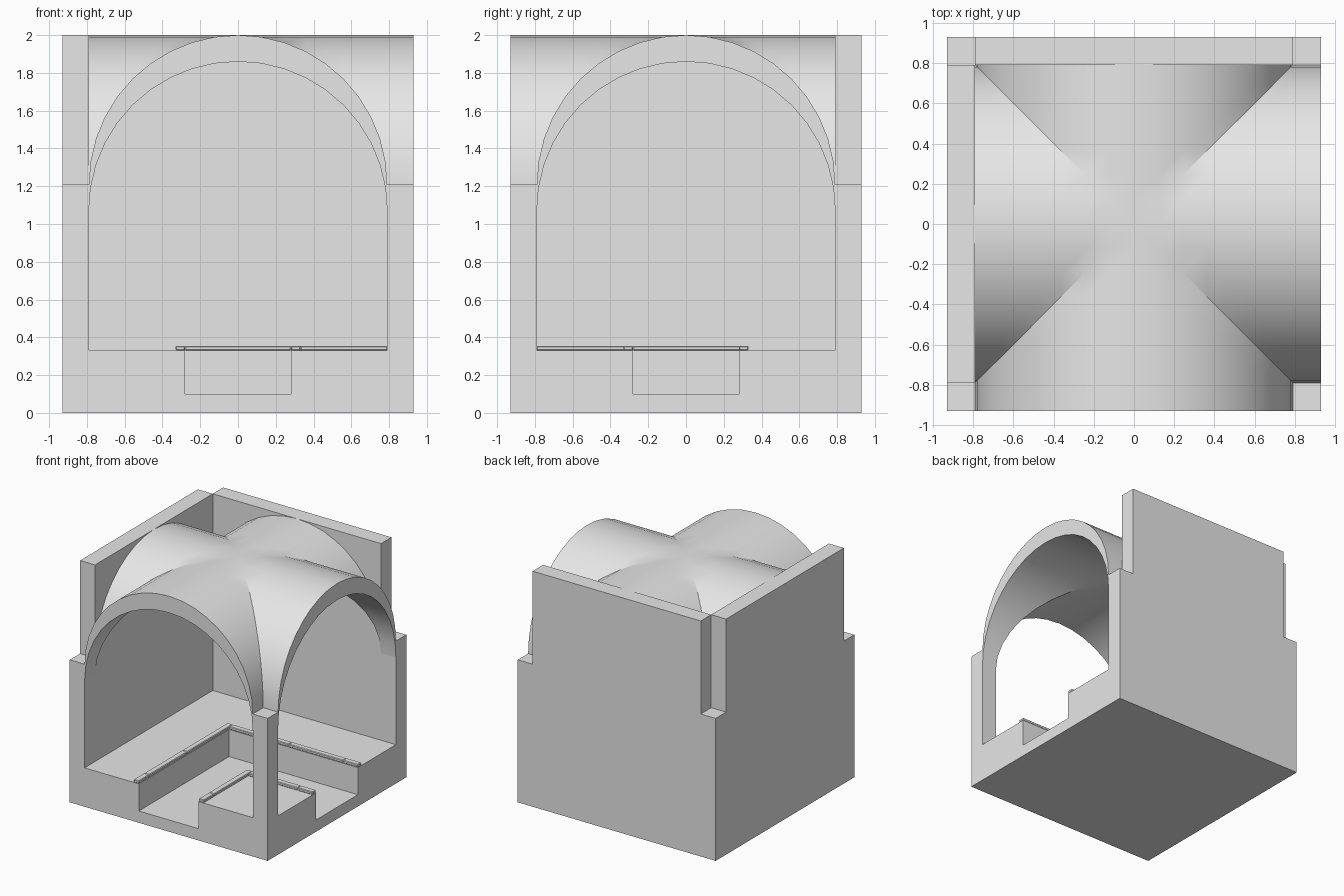
import bpy, bmesh, math

if "Cube" in bpy.data.objects:
    bpy.data.objects.remove(bpy.data.objects["Cube"], do_unlink=True)

OUT, IN, CH, CURB = 0.93, 0.79, 0.28, 0.05   # outer half, inner half, channel half, curb width
FLOOR, SPRING, TOP, SHELL = 0.33, 1.21, 2.0, 0.14
SEG = 20                                     # sides of each half-round arch

stone = bpy.data.materials.new("grey_stone")
stone.use_nodes = True
GREY = (0.8, 0.8, 0.8, 1)
stone.diffuse_color = GREY
stone.node_tree.nodes["Principled BSDF"].inputs["Base Color"].default_value = GREY


def finish(name, bm):
    bmesh.ops.recalc_face_normals(bm, faces=bm.faces)
    mesh = bpy.data.meshes.new(name)
    bm.to_mesh(mesh)
    bm.free()
    mesh.materials.append(stone)
    obj = bpy.data.objects.new(name, mesh)
    bpy.context.scene.collection.objects.link(obj)
    return obj


def box(name, x0, x1, y0, y1, z0, z1):
    bm = bmesh.new()
    bmesh.ops.create_cube(bm, size=1)
    for v in bm.verts:
        v.co = ((x0 + x1) / 2 + v.co.x * (x1 - x0),
                (y0 + y1) / 2 + v.co.y * (y1 - y0),
                (z0 + z1) / 2 + v.co.z * (z1 - z0))
    return finish(name, bm)


def activate(obj):
    bpy.ops.object.select_all(action='DESELECT')
    obj.select_set(True)
    bpy.context.view_layer.objects.active = obj


def carve(obj, *dims):
    cutter = box("cutter", *dims)
    cutter.hide_render = True
    mod = obj.modifiers.new("carve", 'BOOLEAN')
    mod.operation, mod.solver, mod.object = 'DIFFERENCE', 'EXACT', cutter
    activate(obj)
    bpy.ops.object.modifier_apply(modifier=mod.name)
    bpy.data.objects.remove(cutter, do_unlink=True)


# Room shell: open at the front and right, closed at the back and left
room = box("room_shell", -OUT, OUT, -OUT, OUT, 0, TOP)
FAR, HIGH = 1.2, 2.3
carve(room, -IN, FAR, -IN, IN, FLOOR, HIGH)
carve(room, -IN, IN, -FAR, IN, FLOOR, HIGH)
for sx in (-1, 1):                           # corner posts stop at the arch springing
    for sy in (-1, 1):
        xs, ys = sorted((sx * IN, sx * FAR)), sorted((sy * IN, sy * FAR))
        carve(room, *xs, *ys, SPRING, HIGH)

# Sunken channel turning from the front to the right
carve(room, -CH, CH, -FAR, CH, 0.1, FLOOR + 0.2)
carve(room, -CH, FAR, -CH, CH, 0.1, FLOOR + 0.2)


# Groin vault: two crossing barrels, extended over the open sides
def arch(i):
    return SPRING + IN * math.sin(math.pi * i / SEG)


bm = bmesh.new()
grid = {}
for i in range(SEG + 2):
    for j in range(-1, SEG + 1):
        if i > SEG and j < 0:
            continue
        x = OUT if i > SEG else -IN * math.cos(math.pi * i / SEG)
        y = -OUT if j < 0 else -IN * math.cos(math.pi * j / SEG)
        z = arch(j) if i > SEG else arch(i) if j < 0 else max(arch(i), arch(j))
        grid[i, j] = bm.verts.new((x, y, z))
for i in range(SEG + 1):
    for j in range(-1, SEG):
        keys = [(i, j), (i + 1, j), (i + 1, j + 1), (i, j + 1)]
        if any(k not in grid for k in keys):
            continue
        a, b, c, d = (grid[k] for k in keys)
        if i == j:                           # split the quads along the groins
            tiles = [(a, b, c), (a, c, d)]
        elif i + j == SEG - 1 and j >= 0:
            tiles = [(a, b, d), (b, c, d)]
        else:
            tiles = [(a, b, c, d)]
        for t in tiles:
            bm.faces.new(t)
new = bmesh.ops.extrude_face_region(bm, geom=bm.faces[:], use_keep_orig=True)["geom"]
bmesh.ops.translate(bm, vec=(0, 0, -SHELL),
                    verts=[g for g in new if isinstance(g, bmesh.types.BMVert)])
vault = finish("groin_vault", bm)
activate(vault)
bpy.ops.object.shade_smooth_by_angle(angle=math.radians(30))

# Curb stones along both banks of the channel
def curb(name, *plan):
    obj = box(name, *plan, FLOOR, FLOOR + 0.025)
    mod = obj.modifiers.new("worn_edges", 'BEVEL')
    mod.width, mod.segments = 0.005, 1


E = CH + CURB
for n, (s, e) in enumerate([(-OUT, -IN), (-IN, -CH), (-CH, E)]):
    curb(f"left_curb_{n}", -E, -CH, s, e)
for n, (s, e) in enumerate([(-CH, CH), (CH, IN), (IN, OUT)]):
    curb(f"back_curb_{n}", s, e, CH, E)
for n, (s, e) in enumerate([(-OUT, -IN), (-IN, -CH)]):
    curb(f"inner_front_curb_{n}", CH, E, s, e)
for n, (s, e) in enumerate([(E, IN), (IN, OUT)]):
    curb(f"inner_side_curb_{n}", s, e, -E, -CH)
